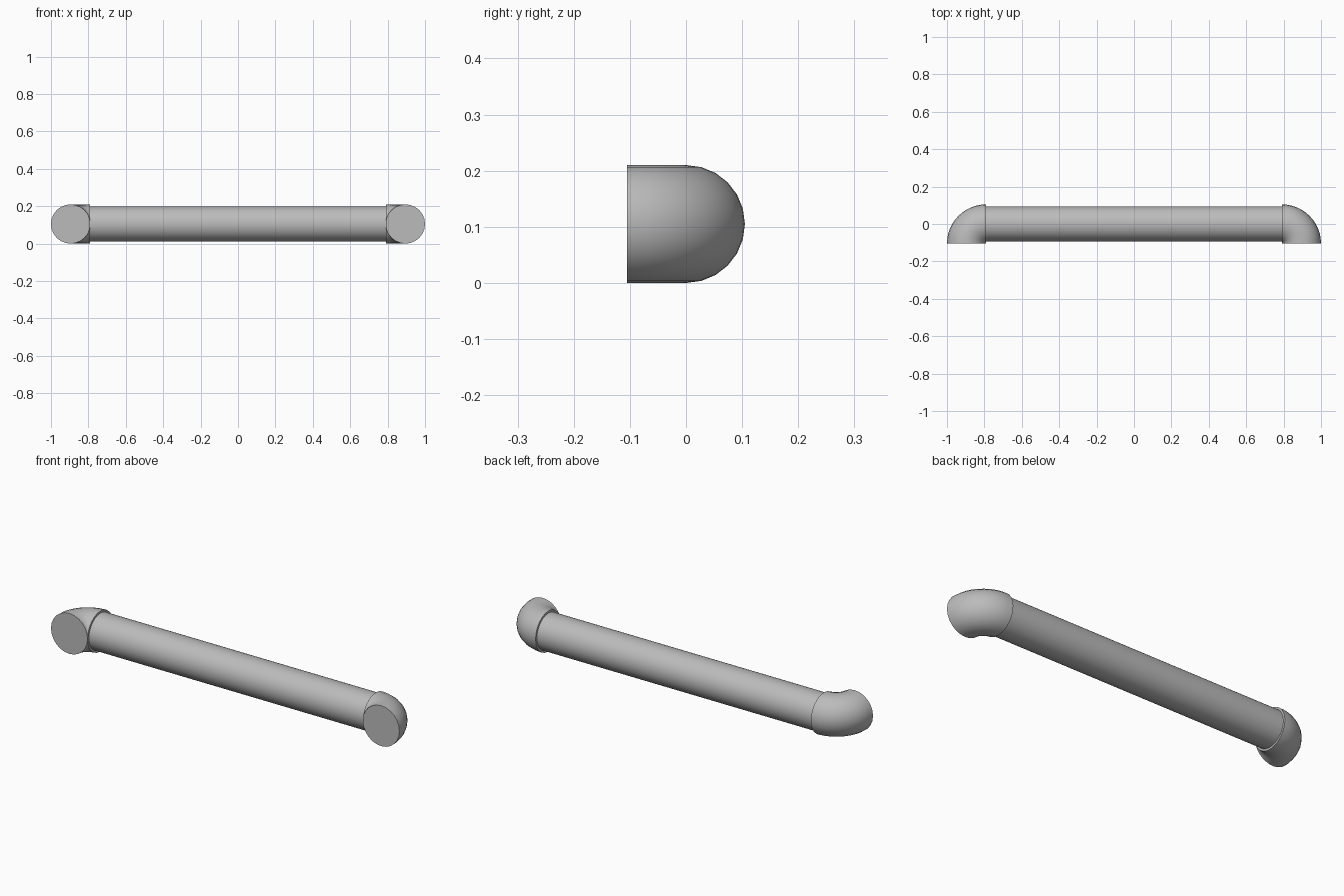
import bpy, bmesh, math
from mathutils import Matrix, Vector

cube = bpy.data.objects.get("Cube")
if cube:
    bpy.data.objects.remove(cube, do_unlink=True)

R = 0.105          # elbow tube radius, also its bend radius
BAR_R = 0.094      # bar radius
JOINT = 0.79       # x where the bar meets each elbow

grey = bpy.data.materials.new("satin_grey")
grey.use_nodes = True
colour = (0.5, 0.5, 0.5, 1)
grey.diffuse_color = colour
grey.node_tree.nodes["Principled BSDF"].inputs["Base Color"].default_value = colour


def finish(bm, name):
    bmesh.ops.recalc_face_normals(bm, faces=bm.faces)
    mesh = bpy.data.meshes.new(name)
    bm.to_mesh(mesh)
    bm.free()
    mesh.materials.append(grey)
    obj = bpy.data.objects.new(name, mesh)
    bpy.context.collection.objects.link(obj)
    bpy.ops.object.select_all(action="DESELECT")
    obj.select_set(True)
    bpy.context.view_layer.objects.active = obj
    bpy.ops.object.shade_smooth_by_angle(angle=math.radians(40))
    return obj


# Straight grip bar, its ends hidden inside the elbows' flat faces
bm = bmesh.new()
bmesh.ops.create_cone(bm, cap_ends=True, segments=48, radius1=BAR_R, radius2=BAR_R,
                      depth=2 * JOINT + 0.01,
                      matrix=Matrix.Translation((0, 0, R)) @ Matrix.Rotation(math.pi / 2, 4, "Y"))
finish(bm, "grip_bar")


# Quarter-bend elbows: a disc swept from the bar end round to the front
def elbow(side, name):
    bm = bmesh.new()
    place = Matrix.Translation((JOINT, 0, R)) @ Matrix.Rotation(math.pi / 2, 4, "Y")
    bmesh.ops.create_circle(bm, cap_ends=True, segments=24, radius=R, matrix=place)
    start = bm.faces[:]
    swept = bmesh.ops.spin(bm, geom=start + bm.edges[:] + bm.verts[:], cent=(JOINT, -R, R),
                           axis=Vector((0, 0, 1)), angle=-math.pi / 2, steps=12,
                           use_duplicate=False)
    # Close the bar end again if the sweep consumed its disc
    bmesh.ops.remove_doubles(bm, verts=bm.verts, dist=0.0001)
    rim = [e for e in bm.edges if e.is_boundary]
    if rim:
        bmesh.ops.holes_fill(bm, edges=rim, sides=0)
    bmesh.ops.scale(bm, vec=(side, 1, 1), verts=bm.verts)
    finish(bm, name)


elbow(1, "left_elbow")
elbow(-1, "right_elbow")
